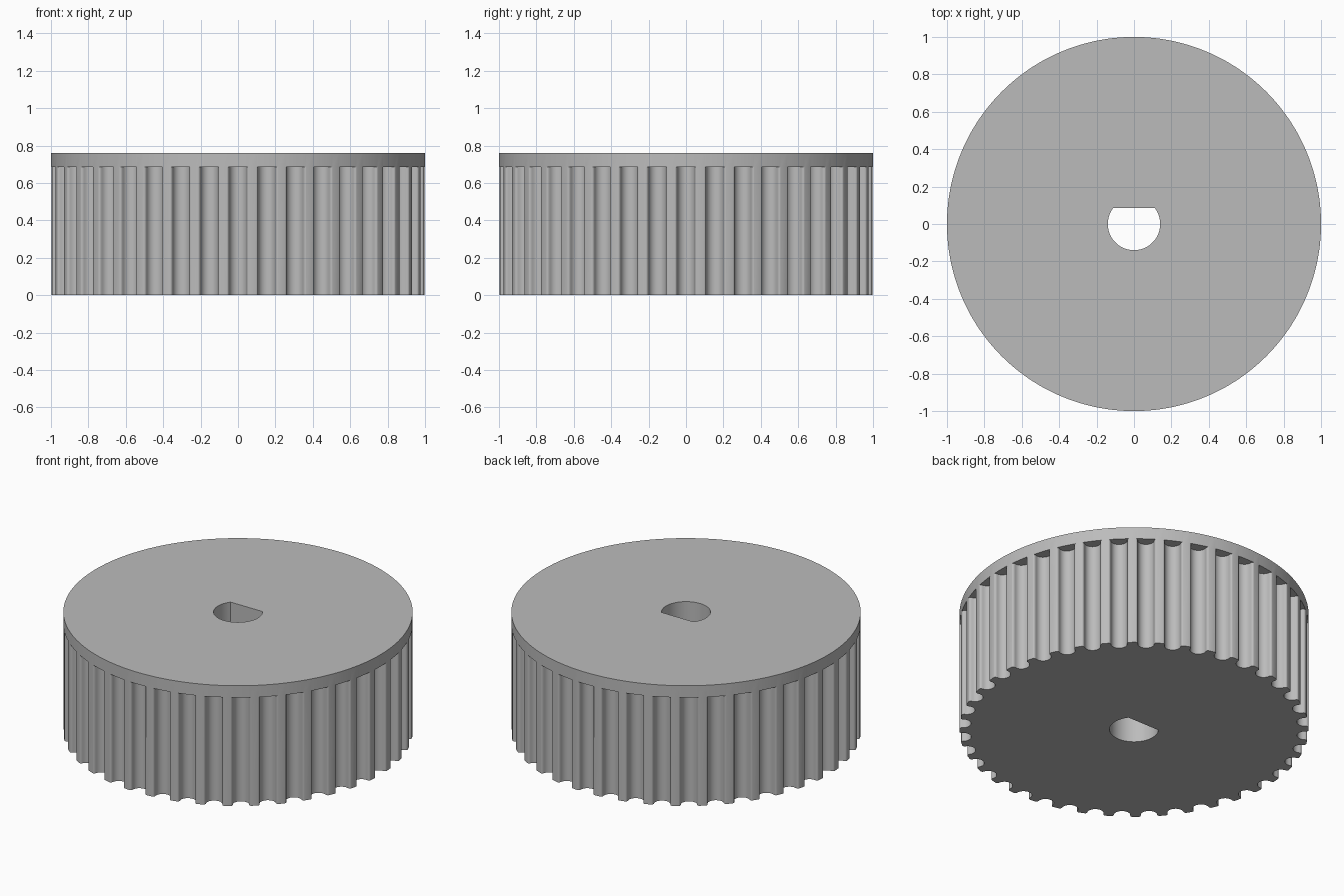
import bpy, bmesh, math

cube = bpy.data.objects.get("Cube")
if cube:
    bpy.data.objects.remove(cube, do_unlink=True)

TEETH = 40
HEIGHT, FLANGE_Z = 0.76, 0.685
GROOVE_R, CENTRE_DEPTH, FILLET = 0.047, 0.017, 0.0125
BORE_R, BORE_FLAT = 0.14, 0.085

# One colour for the whole wheel
grey = bpy.data.materials.new("plain grey")
grey.use_nodes = True
colour = (0.50, 0.50, 0.50, 1)
grey.diffuse_color = colour
grey.node_tree.nodes["Principled BSDF"].inputs["Base Color"].default_value = colour


def groove_profile():
    """Half-round groove with rounded lips: (sideways offset, depth) pairs."""
    half = []
    for i in range(4):                                   # lip
        t = math.pi / 2 * i / 4
        half.append((GROOVE_R + FILLET * (1 - math.sin(t)), CENTRE_DEPTH * (1 - math.cos(t))))
    for i in range(8):                                   # round bottom
        t = math.pi / 2 * i / 8
        half.append((GROOVE_R * math.cos(t), CENTRE_DEPTH + GROOVE_R * math.sin(t)))
    bottom = [(0, CENTRE_DEPTH + GROOVE_R)]
    return [(-x, d) for x, d in half] + bottom + half[::-1]


# Outlines in plan: toothed rim, plain rim and D-shaped bore
toothed, plain = [], []
for k in range(TEETH):
    middle = math.tau * k / TEETH
    for x, depth in groove_profile():
        r = 1 - depth
        a = middle + x / r
        toothed.append((r * math.cos(a), r * math.sin(a)))
        plain.append((math.cos(a), math.sin(a)))

corner = math.asin(BORE_FLAT / BORE_R)
sweep = math.pi + 2 * corner
bore = [(BORE_R * math.cos(math.pi - corner + sweep * i / 48),
         BORE_R * math.sin(math.pi - corner + sweep * i / 48)) for i in range(49)]

bm = bmesh.new()


def ring(points, z):
    return [bm.verts.new((x, y, z)) for x, y in points]


def wall(low, high):
    for i in range(len(low)):
        j = (i + 1) % len(low)
        bm.faces.new((low[i], low[j], high[j], high[i]))


def cap(outer, inner):
    edges = []
    for loop in (outer, inner):
        for a, b in zip(loop, loop[1:] + loop[:1]):
            edges.append(bm.edges.get((a, b)) or bm.edges.new((a, b)))
    bmesh.ops.triangle_fill(bm, edges=edges, use_beauty=True)


# Toothed body, flange underside over the grooves, flange rim
foot, tooth_top = ring(toothed, 0), ring(toothed, FLANGE_Z)
rim_low, rim_high = ring(plain, FLANGE_Z), ring(plain, HEIGHT)
wall(foot, tooth_top)
wall(tooth_top, rim_low)
wall(rim_low, rim_high)

# Bore wall and the two flat ends
bore_low, bore_high = ring(bore, 0), ring(bore, HEIGHT)
wall(bore_low, bore_high)
cap(foot, bore_low)
cap(rim_high, bore_high)

# Merge the rim where the lands meet the flange
bmesh.ops.remove_doubles(bm, verts=bm.verts[:], dist=0.00001)
bmesh.ops.recalc_face_normals(bm, faces=bm.faces[:])

mesh = bpy.data.meshes.new("toothed_wheel")
bm.to_mesh(mesh)
bm.free()
mesh.materials.append(grey)
wheel = bpy.data.objects.new("toothed_wheel", mesh)
bpy.context.collection.objects.link(wheel)

bpy.context.view_layer.objects.active = wheel
wheel.select_set(True)
bpy.ops.object.shade_smooth_by_angle(angle=math.radians(30))
